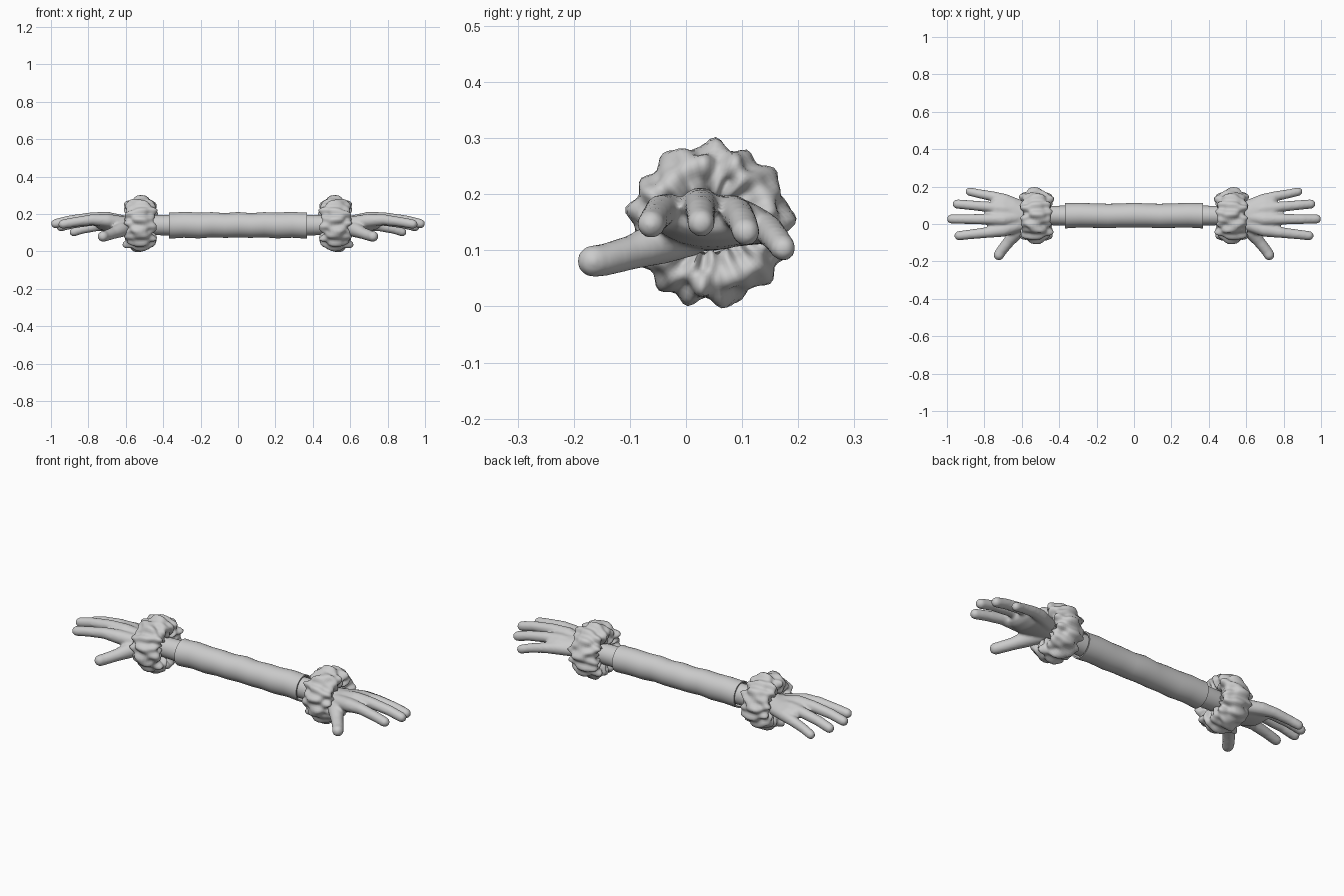
import bpy, bmesh, math
from mathutils import Vector

if "Cube" in bpy.data.objects:
    bpy.data.objects.remove(bpy.data.objects["Cube"])

grey = bpy.data.materials.new("light grey")
grey.diffuse_color = (0.6, 0.6, 0.6, 1)
grey.use_nodes = True
grey.node_tree.nodes["Principled BSDF"].inputs["Base Color"].default_value = grey.diffuse_color


def make_object(name, bm, angle=60):
    bmesh.ops.recalc_face_normals(bm, faces=bm.faces)
    me = bpy.data.meshes.new(name)
    bm.to_mesh(me)
    bm.free()
    me.materials.append(grey)
    ob = bpy.data.objects.new(name, me)
    bpy.context.collection.objects.link(ob)
    bpy.ops.object.select_all(action='DESELECT')
    ob.select_set(True)
    bpy.context.view_layer.objects.active = ob
    bpy.ops.object.shade_smooth_by_angle(angle=math.radians(angle))
    return ob


def bridge(bm, rings, closed=False):
    n = len(rings[0])
    for k in range(len(rings) if closed else len(rings) - 1):
        a, b = rings[k], rings[(k + 1) % len(rings)]
        for i in range(n):
            j = (i + 1) % n
            bm.faces.new((a[i], a[j], b[j], b[i]))


def loft_x(bm, sections, n=32, cap=True):
    """Elliptical sections (x, y, z, half width, half height)."""
    rings = []
    for x, y, z, ry, rz in sections:
        rings.append([bm.verts.new((x, y + ry * math.cos(2 * math.pi * i / n),
                                    z + rz * math.sin(2 * math.pi * i / n))) for i in range(n)])
    bridge(bm, rings)
    if cap:
        bm.faces.new(rings[0])
        bm.faces.new(rings[-1])


def finger(bm, points, n=16):
    """Round-tipped tube through points (x, y, z, radius)."""
    pts = [(Vector(p[:3]), p[3]) for p in points]
    tip, r = pts[-1]
    d = (tip - pts[-2][0]).normalized()
    centre = tip - d * r
    pts = pts[:-1] + [(centre + d * r * math.sin(a), r * math.cos(a))
                      for a in (0, 0.4, 0.8, 1.15, 1.45)]
    rings = []
    for k, (p, r) in enumerate(pts):
        t = (pts[min(k + 1, len(pts) - 1)][0] - pts[max(k - 1, 0)][0]).normalized()
        u = t.cross(Vector((0, 0, 1))).normalized()
        v = u.cross(t)
        rings.append([bm.verts.new(p + r * (u * math.cos(2 * math.pi * i / n)
                                            + v * math.sin(2 * math.pi * i / n))) for i in range(n)])
    bridge(bm, rings)
    bm.faces.new(rings[0])
    bm.faces.new(rings[-1])


def mirror_pair(ob):
    """Add the opposite side as a mirrored copy."""
    m = ob.modifiers.new("mirror", 'MIRROR')
    m.use_axis[0] = True


# Sleeve: open tube with gentle folds and turned-in ends
bm = bmesh.new()
half = [(0.0, 0.0665, 0.068), (0.07, 0.064, 0.066), (0.14, 0.065, 0.067), (0.21, 0.065, 0.069),
        (0.29, 0.066, 0.069), (0.345, 0.067, 0.069), (0.37, 0.069, 0.070), (0.37, 0.062, 0.063),
        (0.32, 0.060, 0.061)]
profile = [(-x, a, b) for x, a, b in reversed(half[1:])] + half
loft_x(bm, [(x, 0.045 + 0.002 * math.cos(x * 22), 0.141 + 0.002 * math.cos(x * 45), a, b)
            for x, a, b in profile], cap=False)
make_object("sleeve", bm, 40)

# Forearms: plain cylinders between sleeve and cuff
bm = bmesh.new()
loft_x(bm, [(0.30, 0.045, 0.141, 0.053, 0.055), (0.38, 0.045, 0.141, 0.053, 0.055),
            (0.46, 0.045, 0.141, 0.051, 0.053), (0.56, 0.042, 0.145, 0.052, 0.050)])
mirror_pair(make_object("forearms", bm, 50))

# Fluffy cuffs: lumpy rings around the wrists
bm = bmesh.new()
N, M = 96, 40
rings = []
for k in range(N):
    a = 2 * math.pi * k / N
    ring = []
    for i in range(M):
        b = 2 * math.pi * i / M
        lump = (0.006 * math.sin(13 * a + 2.0 * math.sin(b)) * math.cos(3 * b)
                + 0.005 * math.sin(9 * a + 3 * b + 1) + 0.004 * math.cos(17 * a - 2 * b)
                + 0.004 * math.cos(5 * b))
        rad = 0.094 + (0.045 + lump) * math.cos(b)
        x = 0.522 + (0.076 + lump) * math.copysign(abs(math.sin(b)) ** 0.75, math.sin(b))
        x += 0.006 * math.sin(7 * a + 0.6)
        ring.append(bm.verts.new((x, 0.043 + rad * math.cos(a), 0.147 + rad * math.sin(a))))
    rings.append(ring)
bridge(bm, rings, closed=True)
mirror_pair(make_object("fluffy_cuffs", bm, 80))

# Hands: wrist, arched palm and five digits fused into one skin
bm = bmesh.new()
loft_x(bm, [(0.50, 0.043, 0.145, 0.050, 0.046), (0.58, 0.042, 0.145, 0.066, 0.046),
            (0.64, 0.046, 0.148, 0.092, 0.047), (0.70, 0.048, 0.152, 0.102, 0.046),
            (0.745, 0.048, 0.158, 0.090, 0.038), (0.765, 0.046, 0.160, 0.070, 0.024)])
finger(bm, [(0.60, 0.00, 0.150, 0.036), (0.70, -0.033, 0.166, 0.036), (0.78, -0.045, 0.170, 0.029),
            (0.87, -0.055, 0.158, 0.026), (0.96, -0.065, 0.142, 0.025)])
finger(bm, [(0.60, 0.04, 0.155, 0.036), (0.70, 0.025, 0.177, 0.036), (0.79, 0.026, 0.180, 0.029),
            (0.90, 0.026, 0.167, 0.026), (1.00, 0.027, 0.143, 0.025)])
finger(bm, [(0.60, 0.07, 0.150, 0.036), (0.70, 0.081, 0.165, 0.035), (0.78, 0.092, 0.165, 0.028),
            (0.88, 0.101, 0.150, 0.026), (0.97, 0.109, 0.126, 0.025)])
finger(bm, [(0.60, 0.09, 0.140, 0.034), (0.69, 0.128, 0.143, 0.033), (0.75, 0.147, 0.136, 0.027),
            (0.83, 0.162, 0.119, 0.024), (0.90, 0.178, 0.097, 0.023)])
finger(bm, [(0.58, 0.01, 0.130, 0.040), (0.63, -0.045, 0.115, 0.040), (0.67, -0.095, 0.097, 0.031),
            (0.71, -0.145, 0.083, 0.029), (0.737, -0.190, 0.078, 0.029)])
hands = make_object("hands", bm, 80)
mirror_pair(hands)
skin = hands.modifiers.new("fuse", 'REMESH')
skin.mode = 'VOXEL'
skin.voxel_size = 0.007
skin.use_smooth_shade = True
soft = hands.modifiers.new("soften", 'SMOOTH')
soft.factor = 0.5
soft.iterations = 5
